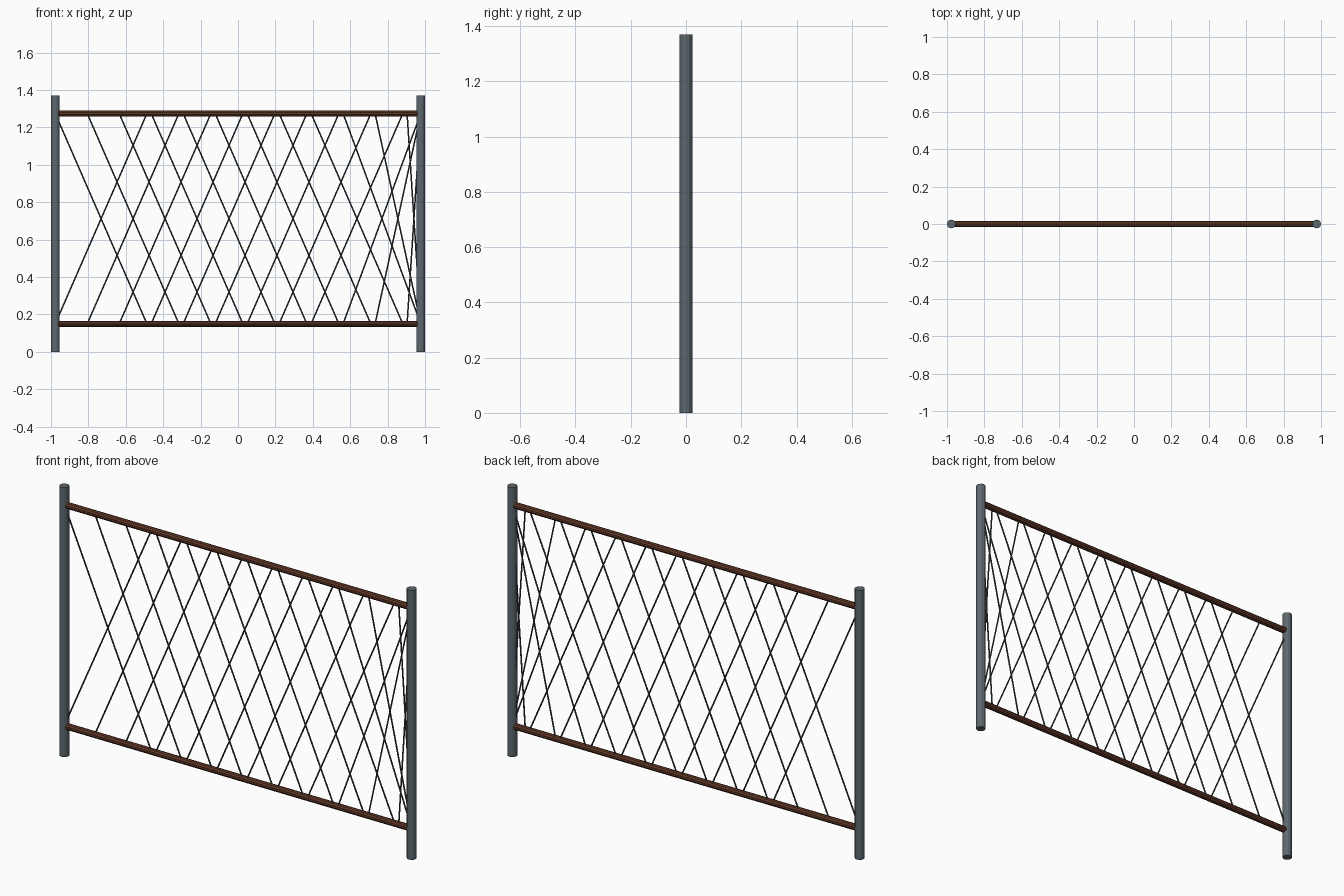
import bpy
from mathutils import Vector

if "Cube" in bpy.data.objects:
    bpy.data.objects.remove(bpy.data.objects["Cube"])


def material(name, rgb):
    m = bpy.data.materials.new(name)
    m.diffuse_color = (*rgb, 1)
    m.use_nodes = True
    m.node_tree.nodes["Principled BSDF"].inputs["Base Color"].default_value = m.diffuse_color
    return m


STEEL = material("steel", (0.11, 0.14, 0.155))
WOOD = material("wood", (0.12, 0.04, 0.02))
WIRE = material("wire", (0.05, 0.06, 0.065))


def rod(name, a, b, radius, sides, mat):
    """Capped cylinder running from point a to point b."""
    a, b = Vector(a), Vector(b)
    d = b - a
    bpy.ops.mesh.primitive_cylinder_add(
        vertices=sides, radius=radius, depth=d.length, location=(a + b) / 2,
        rotation=d.to_track_quat('Z', 'Y').to_euler())
    ob = bpy.context.object
    ob.name = name
    ob.data.materials.append(mat)


POST_X, POST_R, HEIGHT = 0.977, 0.023, 1.37
LOW, HIGH = 0.15, 1.274

# Upright posts
for side, s in (("left", -1), ("right", 1)):
    rod(f"{side}_post", (s * POST_X, 0, 0), (s * POST_X, 0, HEIGHT), POST_R, 12, STEEL)

# Horizontal rails
for name, z in (("bottom_rail", LOW), ("top_rail", HIGH)):
    rod(name, (-POST_X, 0, z), (POST_X, 0, z), 0.016, 10, WOOD)

# Crossing wires, the last ones gathered at the right post
for i in range(12):
    x0 = -POST_X + 0.171 * i
    x1 = min(x0 + 0.49, POST_X)
    rod(f"rising_wire_{i}", (x0, 0, LOW), (x1, 0, HIGH), 0.004, 6, WIRE)
    rod(f"falling_wire_{i}", (x0, 0, HIGH), (x1, 0, LOW), 0.004, 6, WIRE)
